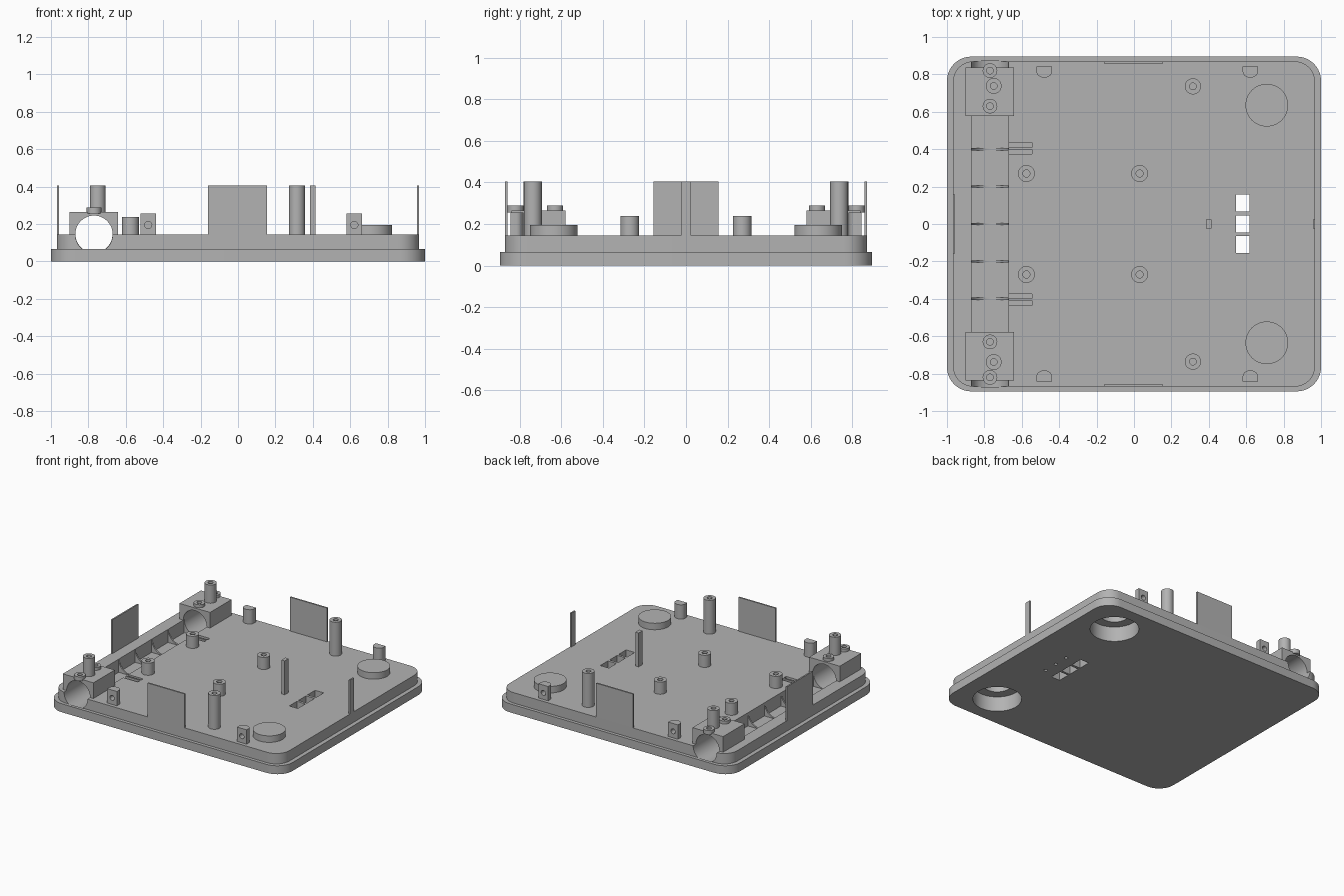
import bpy, bmesh, math
from mathutils import Matrix, Vector

if "Cube" in bpy.data.objects:
    bpy.data.objects.remove(bpy.data.objects["Cube"], do_unlink=True)

grey = bpy.data.materials.new("plain grey")
grey.use_nodes = True
grey.diffuse_color = (0.45, 0.45, 0.45, 1)
grey.node_tree.nodes["Principled BSDF"].inputs["Base Color"].default_value = grey.diffuse_color


def finish(name, bm):
    bmesh.ops.recalc_face_normals(bm, faces=bm.faces)
    mesh = bpy.data.meshes.new(name)
    bm.to_mesh(mesh)
    bm.free()
    mesh.materials.append(grey)
    ob = bpy.data.objects.new(name, mesh)
    bpy.context.collection.objects.link(ob)
    return ob


def loft(name, rings):
    """Closed solid through outlines with equal point counts."""
    bm = bmesh.new()
    loops = [[bm.verts.new(p) for p in ring] for ring in rings]
    n = len(loops[0])
    for a, b in zip(loops, loops[1:]):
        for i in range(n):
            j = (i + 1) % n
            bm.faces.new((a[i], a[j], b[j], b[i]))
    bm.faces.new(loops[0])
    bm.faces.new(loops[-1])
    return finish(name, bm)


def box(name, x0, x1, y0, y1, z0, z1):
    bm = bmesh.new()
    size = Matrix.Diagonal((x1 - x0, y1 - y0, z1 - z0, 1))
    mid = Vector((x0 + x1, y0 + y1, z0 + z1)) / 2
    bmesh.ops.create_cube(bm, size=1, matrix=Matrix.Translation(mid) @ size)
    return finish(name, bm)


def rod(name, x, y, r, z0, z1, n=40):
    """Upright cylinder."""
    circle = [(x + r * math.cos(i * math.tau / n), y + r * math.sin(i * math.tau / n)) for i in range(n)]
    return loft(name, [[(*p, z) for p in circle] for z in (z0, z1)])


def rod_y(name, x, z, r, y0, y1, n=48):
    """Cylinder lying along y."""
    circle = [(x + r * math.cos(i * math.tau / n), z + r * math.sin(i * math.tau / n)) for i in range(n)]
    return loft(name, [[(a, y, b) for a, b in circle] for y in (y0, y1)])


def rounded(hx, hy, r, z, steps=10):
    pts = []
    for k, (sx, sy) in enumerate([(1, 1), (-1, 1), (-1, -1), (1, -1)]):
        for i in range(steps + 1):
            a = (k + i / steps) * math.pi / 2
            pts.append((sx * (hx - r) + r * math.cos(a), sy * (hy - r) + r * math.sin(a), z))
    return pts


def cut(ob, *cutters):
    for c in cutters:
        c.hide_render = True
        mod = ob.modifiers.new("cut", 'BOOLEAN')
        mod.operation = 'DIFFERENCE'
        mod.solver = 'EXACT'
        mod.object = c
        bpy.context.view_layer.objects.active = ob
        bpy.ops.object.modifier_apply(modifier=mod.name)
        bpy.data.objects.remove(c, do_unlink=True)
    return ob


TOP = 0.145          # deck height
TALL = 0.405         # tall posts and tabs
TUBE_X, TUBE_R = -0.77, 0.1


def post(name, x, y, r, z0, z1, hole):
    return cut(rod(name, x, y, r, z0, z1), rod("drill", x, y, hole, z1 - 0.06, z1 + 0.05, 24))


# Stepped base plate
base = loft("base_plate", [rounded(1, 0.895, 0.13, 0), rounded(1, 0.895, 0.13, 0.065),
                           rounded(0.968, 0.87, 0.11, 0.065), rounded(0.968, 0.87, 0.11, TOP)])

# Foot caps on the deck, hollow from below
for s, side in ((1, "back"), (-1, "front")):
    y = 0.635 * s
    cap = rod("foot_cap_" + side, 0.71, y, 0.114, 0.125, 0.195, 48)
    cut(cap, rod("drill", 0.71, y, 0.1, 0.1, 0.18))
    cut(base, rod("drill", 0.71, y, 0.17, -0.1, 0.115, 48), rod("drill", 0.71, y, 0.1, 0.1, 0.2))

# Tube trough and its side slots
cut(base, box("cutter", TUBE_X - TUBE_R, TUBE_X + TUBE_R, -0.59, 0.59, 0.044, 0.3),
    rod_y("cutter", TUBE_X, TOP, TUBE_R, -0.871, 0.871))
for s in (-1, 1):
    for a, b in ((0.375, 0.397), (0.409, 0.437)):
        y0, y1 = sorted((a * s, b * s))
        cut(base, box("cutter", -0.7, -0.545, y0, y1, 0.09, 0.3))

# Window slots with blind pin holes below
for y in (0.112, 0.0, -0.11):
    cut(base, box("cutter", 0.545, 0.618, y - 0.046, y + 0.046, -0.1, 0.3),
        rod("drill", 0.71, y, 0.012, -0.1, 0.05, 16))

# Cradle ribs across the trough
for i in range(-2, 3):
    y = 0.2 * i
    rib = box("cradle_rib", TUBE_X - TUBE_R, TUBE_X + TUBE_R, y - 0.006, y + 0.006, 0.042, TOP)
    cut(rib, rod_y("cutter", TUBE_X, TOP, 0.099, y - 0.1, y + 0.1))

for s, side in ((1, "back"), (-1, "front")):
    # Tube clamps with two screw bosses and a tall post
    y0, y1 = sorted((0.578 * s, 0.838 * s))
    clamp = box("clamp_" + side, -0.902, -0.642, y0, y1, TOP, 0.265)
    cut(clamp, rod_y("cutter", TUBE_X, TOP, TUBE_R, y0 - 0.1, y1 + 0.1))
    for y in (0.63, 0.82):
        post("clamp_boss_" + side, TUBE_X, y * s, 0.039, 0.255, 0.288, 0.018)
    post("clamp_post_" + side, -0.75, 0.738 * s, 0.042, 0.25, TALL, 0.018)

    # Deck posts
    post("tall_post_" + side, 0.315, 0.736 * s, 0.043, 0.14, TALL, 0.018)
    for x in (-0.575, 0.03):
        post("short_post_" + side, x, 0.27 * s, 0.045, 0.14, 0.238, 0.019)

    # D-shaped lugs, flat side outward, with a cross hole
    for x in (-0.48, 0.622):
        outline = [(x + 0.041, 0.843 * s), (x - 0.041, 0.843 * s)]
        for i in range(13):
            a = math.pi * (1 + i / 12)
            outline.append((x + 0.041 * math.cos(a), (0.815 + 0.033 * math.sin(a)) * s))
        lug = loft("lug_" + side, [[(*p, z) for p in outline] for z in (0.14, 0.255)])
        ends = sorted((0.8 * s, 0.9 * s))
        cut(lug, rod_y("drill", x, 0.195, 0.019, *ends, 24))

    # Wide locating tabs on the front and back edges
    y0, y1 = sorted((0.858 * s, 0.87 * s))
    box("tab_" + side, -0.16, 0.155, y0, y1, TOP, TALL)

# Side tabs and the centre pin
box("tab_right", -0.968, -0.957, -0.157, 0.157, TOP, TALL)
box("tab_left", 0.957, 0.968, -0.024, 0.024, TOP, TALL)
box("centre_pin", 0.386, 0.414, -0.024, 0.024, 0.14, TALL)

# Smooth round walls, keep edges crisp
bpy.ops.object.select_all(action='DESELECT')
for ob in bpy.context.scene.objects:
    if ob.type == 'MESH':
        ob.select_set(True)
        bpy.context.view_layer.objects.active = ob
bpy.ops.object.shade_smooth_by_angle(angle=math.radians(30))
